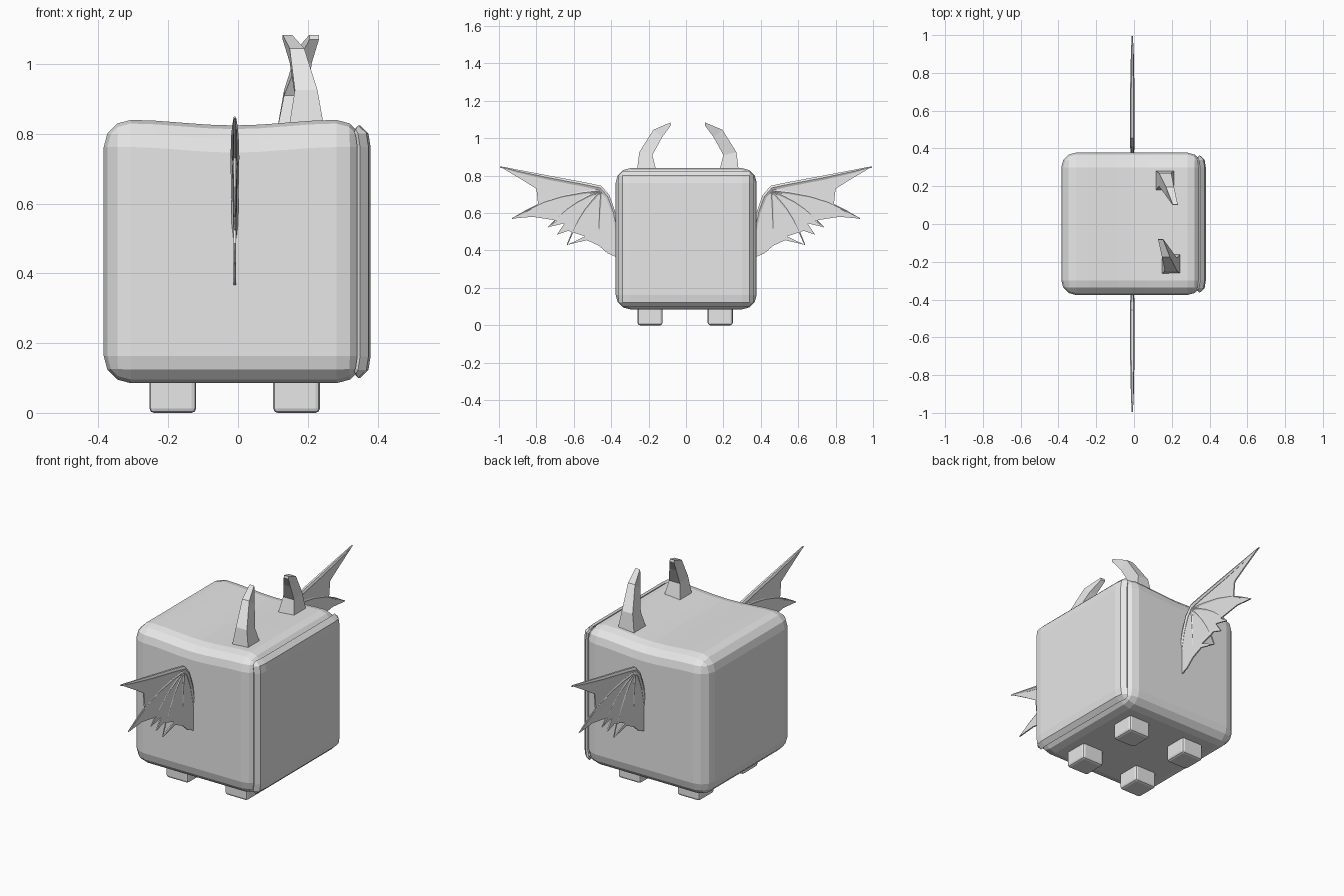
import bpy
import bmesh
import math
from mathutils import Vector

default_cube = bpy.data.objects.get("Cube")
if default_cube:
    bpy.data.objects.remove(default_cube, do_unlink=True)

grey = bpy.data.materials.new("plain_grey")
grey.use_nodes = True
grey.diffuse_color = (0.8, 0.8, 0.8, 1)
shader = next(n for n in grey.node_tree.nodes if n.type == "BSDF_PRINCIPLED")
shader.inputs["Base Color"].default_value = (0.8, 0.8, 0.8, 1)


def finish(bm, name):
    """Turn a bmesh into a named grey object."""
    bmesh.ops.recalc_face_normals(bm, faces=bm.faces)
    mesh = bpy.data.meshes.new(name)
    bm.to_mesh(mesh)
    bm.free()
    mesh.materials.append(grey)
    obj = bpy.data.objects.new(name, mesh)
    bpy.context.collection.objects.link(obj)
    return obj


def rounded_box(low, high, bevel, segments):
    """Box between two corners with bevelled edges."""
    low, high = Vector(low), Vector(high)
    size, middle = high - low, (high + low) / 2
    bm = bmesh.new()
    bmesh.ops.create_cube(bm, size=1)
    for v in bm.verts:
        v.co = Vector(a * b for a, b in zip(v.co, size)) + middle
    bmesh.ops.bevel(bm, geom=bm.edges[:], offset=bevel, segments=segments,
                    profile=0.5, affect="EDGES")
    return bm


def loft(rings, name):
    """Skin a list of equal rings and cap both ends."""
    bm = bmesh.new()
    loops = [[bm.verts.new(p) for p in ring] for ring in rings]
    count = len(loops[0])
    for a, b in zip(loops, loops[1:]):
        for i in range(count):
            j = (i + 1) % count
            bm.faces.new((a[i], a[j], b[j], b[i]))
    bm.faces.new(loops[0])
    bm.faces.new(loops[-1])
    return finish(bm, name)


def mirror_y(obj):
    modifier = obj.modifiers.new("other_side", "MIRROR")
    modifier.use_axis = (False, True, False)


# Body: rounded block with a sagging top
MID_X = -0.012
body = rounded_box((-0.385, -0.376, 0.085), (0.36, 0.378, 0.84), 0.078, 3)
for i in range(-3, 4):
    bmesh.ops.bisect_plane(body, geom=body.verts[:] + body.edges[:] + body.faces[:],
                           plane_co=(MID_X + i * 0.075, 0, 0), plane_no=(1, 0, 0))
for v in body.verts:
    if v.co.z > 0.7:
        reach = min(abs(v.co.x - MID_X) / 0.3, 1)
        v.co.z -= 0.016 * (0.5 + 0.5 * math.cos(math.pi * reach))
finish(body, "body")

# Face panel: thin shell with turned-back rims
steps = [(-0.362, 0.03), (-0.339, 0.006), (-0.3, 0), (0.3, 0), (0.339, 0.006), (0.362, 0.03)]
bm = bmesh.new()
grid = [[bm.verts.new((0.38 - min(fu + fv, 0.042), u, 0.462 + v)) for v, fv in steps]
        for u, fu in steps]
last = len(steps) - 1
for i in range(last):
    for j in range(last):
        bm.faces.new((grid[i][j], grid[i + 1][j], grid[i + 1][j + 1], grid[i][j + 1]))
# Pull in the outermost corners so they look rounded
for i in (0, last):
    for j in (0, last):
        corner = grid[i][j].co
        corner.y *= 0.965
        corner.z = 0.462 + (corner.z - 0.462) * 0.965
panel = finish(bm, "face_panel")
if panel.data.polygons[0].normal.x < 0:
    panel.data.flip_normals()
shell = panel.modifiers.new("thickness", "SOLIDIFY")
shell.thickness = 0.012
shell.offset = -1

# Feet
for side, x in (("right", -0.187), ("left", 0.168)):
    for end, y in (("front", -0.192), ("back", 0.183)):
        foot = rounded_box((x - 0.067, y - 0.067, 0), (x + 0.067, y + 0.067, 0.12), 0.013, 2)
        finish(foot, f"{end}_{side}_foot")

# Horns: four-sided curved spikes, the second is the first turned half way round
horn_rings = [
    # x from, x to, outer y, outer z, inner y, inner z
    (0.143, 0.25, -0.265, 0.80, -0.152, 0.80),
    (0.163, 0.228, -0.25, 0.925, -0.18, 0.91),
    (0.148, 0.19, -0.175, 1.045, -0.128, 1.005),
    (0.128, 0.155, -0.083, 1.084, -0.08, 1.07),
]
horn = []
for x1, x2, yo, zo, yi, zi in horn_rings:
    horn.append([Vector((x1, yo, zo)), Vector((x2, yo, zo)),
                 Vector((x2, yi, zi)), Vector((x1, yi, zi))])
loft(horn, "front_horn")
turned = [[Vector((0.36 - p.x, 0.02 - p.y, p.z)) for p in ring] for ring in horn]
loft(turned, "back_horn")

# Wings: ragged membrane, leading bone and fingers in one upright plane
WING_X = -0.009
outline = [
    (0.36, 0.36), (0.36, 0.55), (0.41, 0.66), (0.45, 0.73), (0.52, 0.755), (0.73, 0.795),
    (0.995, 0.848), (0.88, 0.78), (0.80, 0.73), (0.79, 0.64), (0.84, 0.615), (0.93, 0.57),
    (0.82, 0.58), (0.69, 0.56), (0.735, 0.525), (0.65, 0.545), (0.69, 0.485),
    (0.63, 0.505), (0.54, 0.475), (0.635, 0.43), (0.53, 0.455), (0.465, 0.425), (0.42, 0.385),
]
bm = bmesh.new()
bm.faces.new([bm.verts.new((WING_X, y, z)) for y, z in outline])
membrane = finish(bm, "wing_membrane")
sheet = membrane.modifiers.new("thickness", "SOLIDIFY")
sheet.thickness = 0.007
sheet.offset = 0
mirror_y(membrane)


def bone(path, name):
    """Tapered six-sided rod along (y, z, radius) points."""
    rings = []
    for i, (y, z, r) in enumerate(path):
        before, after = path[max(i - 1, 0)], path[min(i + 1, len(path) - 1)]
        along = Vector((after[0] - before[0], after[1] - before[1])).normalized()
        ring = []
        for k in range(6):
            angle = k * math.tau / 6
            side = r * math.sin(angle)
            ring.append((WING_X + 0.85 * r * math.cos(angle),
                         y - along.y * side, z + along.x * side))
        rings.append(ring)
    mirror_y(loft(rings, name))


bone([(0.36, 0.47, 0.01), (0.39, 0.61, 0.012), (0.42, 0.69, 0.014), (0.46, 0.735, 0.015),
      (0.54, 0.752, 0.014), (0.74, 0.79, 0.013), (0.9, 0.824, 0.009), (0.995, 0.847, 0.004)],
     "wing_leading_bone")


def finger(tip, bow, name):
    """Thin bone from the wrist to a claw, bowed upward."""
    wrist, tip = Vector((0.455, 0.72)), Vector(tip)
    path = []
    for i in range(6):
        t = i / 5
        spot = wrist.lerp(tip, t) + Vector((bow * 0.6, bow)) * math.sin(math.pi * t)
        path.append((spot.x, spot.y, 0.01 - 0.007 * t))
    bone(path, name)


claws = [((0.93, 0.57), 0.03), ((0.735, 0.525), 0.02), ((0.635, 0.43), 0.02),
         ((0.465, 0.425), 0.006)]
for number, (tip, bow) in enumerate(claws, 1):
    finger(tip, bow, f"wing_finger_{number}")
